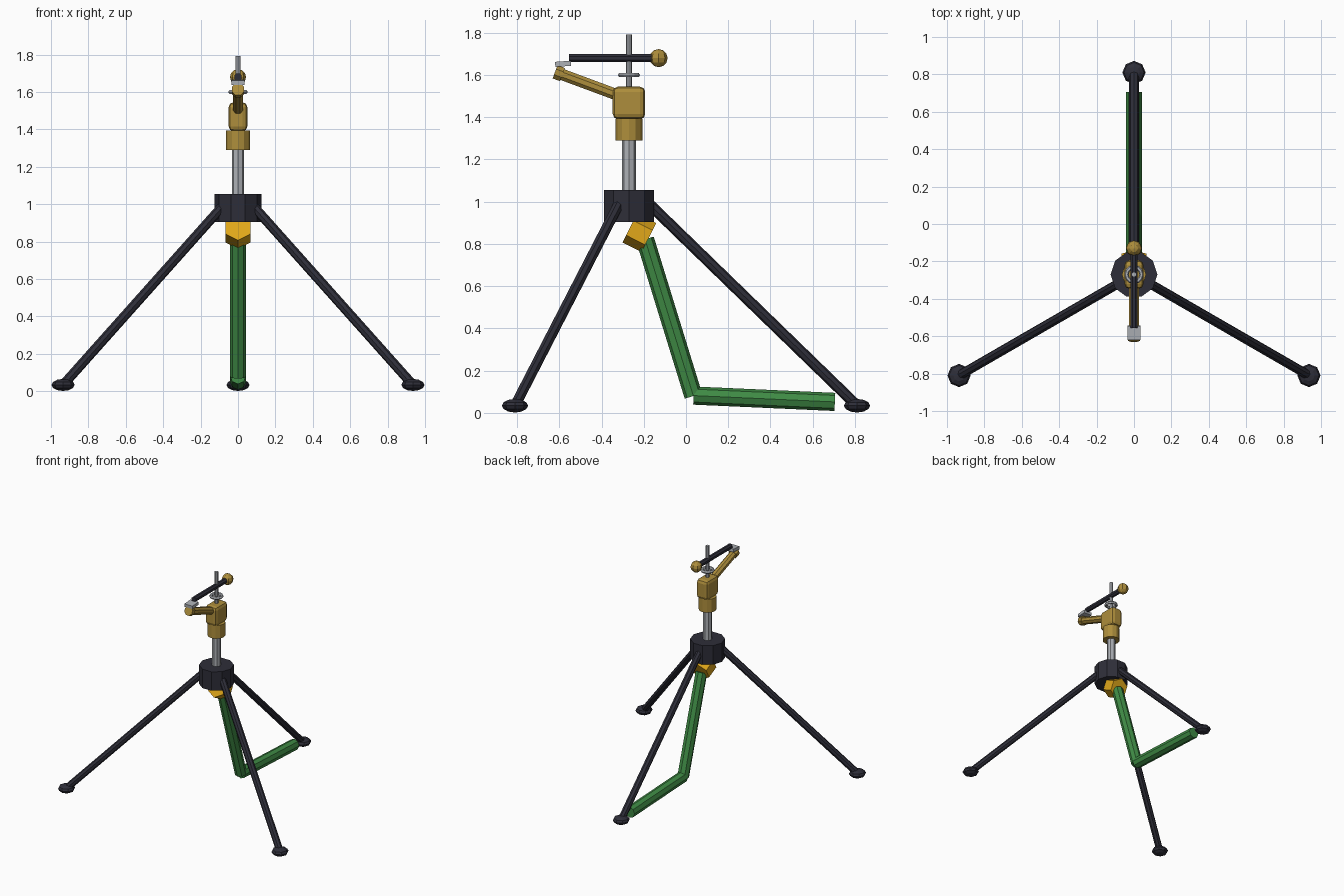
import bpy
import bmesh
from math import radians, pi
from mathutils import Vector, Matrix

if "Cube" in bpy.data.objects:
    bpy.data.objects.remove(bpy.data.objects["Cube"])


def material(name, rgb):
    m = bpy.data.materials.new(name)
    m.use_nodes = True
    m.diffuse_color = (*rgb, 1)
    m.node_tree.nodes["Principled BSDF"].inputs["Base Color"].default_value = (*rgb, 1)
    return m


DARK = material("dark_metal", (0.027, 0.027, 0.04))
GREEN = material("hose_green", (0.05, 0.26, 0.06))
BRASS = material("brass", (0.42, 0.27, 0.045))
YELLOW = material("coupling_yellow", (0.75, 0.39, 0.01))
STEEL = material("steel", (0.42, 0.44, 0.47))

AXIS = -0.27  # y of the riser


def finish(name, bm, mat):
    bmesh.ops.recalc_face_normals(bm, faces=bm.faces[:])
    mesh = bpy.data.meshes.new(name)
    bm.to_mesh(mesh)
    bm.free()
    mesh.materials.append(mat)
    ob = bpy.data.objects.new(name, mesh)
    bpy.context.collection.objects.link(ob)
    return ob


def rod(name, a, b, r, sides, mat, turn=0.0):
    """Flat-sided cylinder from point a to point b."""
    a, b = Vector(a), Vector(b)
    d = b - a
    rot = Vector((0, 0, 1)).rotation_difference(d).to_matrix().to_4x4()
    bm = bmesh.new()
    bmesh.ops.create_cone(
        bm, cap_ends=True, segments=sides, radius1=r, radius2=r, depth=d.length,
        matrix=Matrix.Translation((a + b) / 2) @ rot @ Matrix.Rotation(turn, 4, "Z"))
    return finish(name, bm, mat)


def post(name, z0, z1, r, sides, mat, turn=0.0):
    return rod(name, (0, AXIS, z0), (0, AXIS, z1), r, sides, mat, turn)


def ball(name, centre, r, squash, rings, mat):
    bm = bmesh.new()
    bmesh.ops.create_uvsphere(
        bm, u_segments=8, v_segments=rings, radius=r,
        matrix=Matrix.Translation(centre) @ Matrix.Diagonal((1, 1, squash, 1)))
    return finish(name, bm, mat)


def box(name, centre, size, mat, tilt=0.0):
    bm = bmesh.new()
    bmesh.ops.create_cube(
        bm, size=1, matrix=Matrix.Translation(centre)
        @ Matrix.Rotation(tilt, 4, "X") @ Matrix.Diagonal((*size, 1)))
    return finish(name, bm, mat)


# Tripod hub, legs and feet
post("hub", 0.905, 1.055, 0.125, 10, DARK, pi / 2)
for label, angle in (("back", 90), ("right", 210), ("left", 330)):
    out = Matrix.Rotation(radians(angle), 3, "Z") @ Vector((1, 0, 0))
    base = Vector((0, AXIS, 0))
    foot = base + out * 1.08 + Vector((0, 0, 0.034))
    rod(label + "_leg", base + out * 0.1 + Vector((0, 0, 0.985)), foot, 0.026, 8, DARK)
    ball(label + "_foot", foot, 0.062, 0.52, 6, DARK)

# Riser and sprinkler body
post("riser_pipe", 1.04, 1.30, 0.033, 8, STEEL)
post("collar", 1.29, 1.395, 0.064, 12, BRASS)
body = box("sprinkler_body", (0, AXIS, 1.468), (0.1, 0.154, 0.154), BRASS)
bevel = body.modifiers.new("rounded_edges", "BEVEL")
bevel.width = 0.025
bevel.segments = 2
post("pivot_pin", 1.53, 1.793, 0.014, 8, STEEL)

# Ring around the pin
bpy.ops.mesh.primitive_torus_add(
    major_radius=0.04, minor_radius=0.012, major_segments=12, minor_segments=6,
    location=(0, AXIS, 1.60))
ring = bpy.context.object
ring.name = "spring_ring"
ring.data.materials.append(STEEL)

# Nozzle tube with its wider mouth
rod("nozzle_tube", (0, -0.27, 1.485), (0, -0.61, 1.611), 0.029, 8, BRASS, pi / 8)
rod("nozzle_mouth", (0, -0.585, 1.602), (0, -0.62, 1.615), 0.036, 8, BRASS, pi / 8)

# Swinging hammer arm with deflector and counterweight
rod("hammer_arm", (0, -0.555, 1.68), (0, -0.14, 1.68), 0.021, 8, DARK, pi / 8)
box("deflector", (0, -0.582, 1.653), (0.07, 0.075, 0.024), STEEL, radians(4))
ball("counterweight", (0, -0.13, 1.68), 0.043, 1, 6, BRASS)

# Hex coupling under the hub, and the hose
tilt = Vector((0, 0.045, -0.023))
middle = Vector((0, -0.221, 0.853))
rod("hose_coupling", middle - tilt, middle + tilt, 0.077, 6, YELLOW)
rod("hose_drop", (0, -0.194, 0.822), (0, 0.035, 0.08), 0.043, 8, GREEN)
rod("hose_run", (0, 0.036, 0.082), (0, 0.705, 0.052), 0.043, 8, GREEN)
